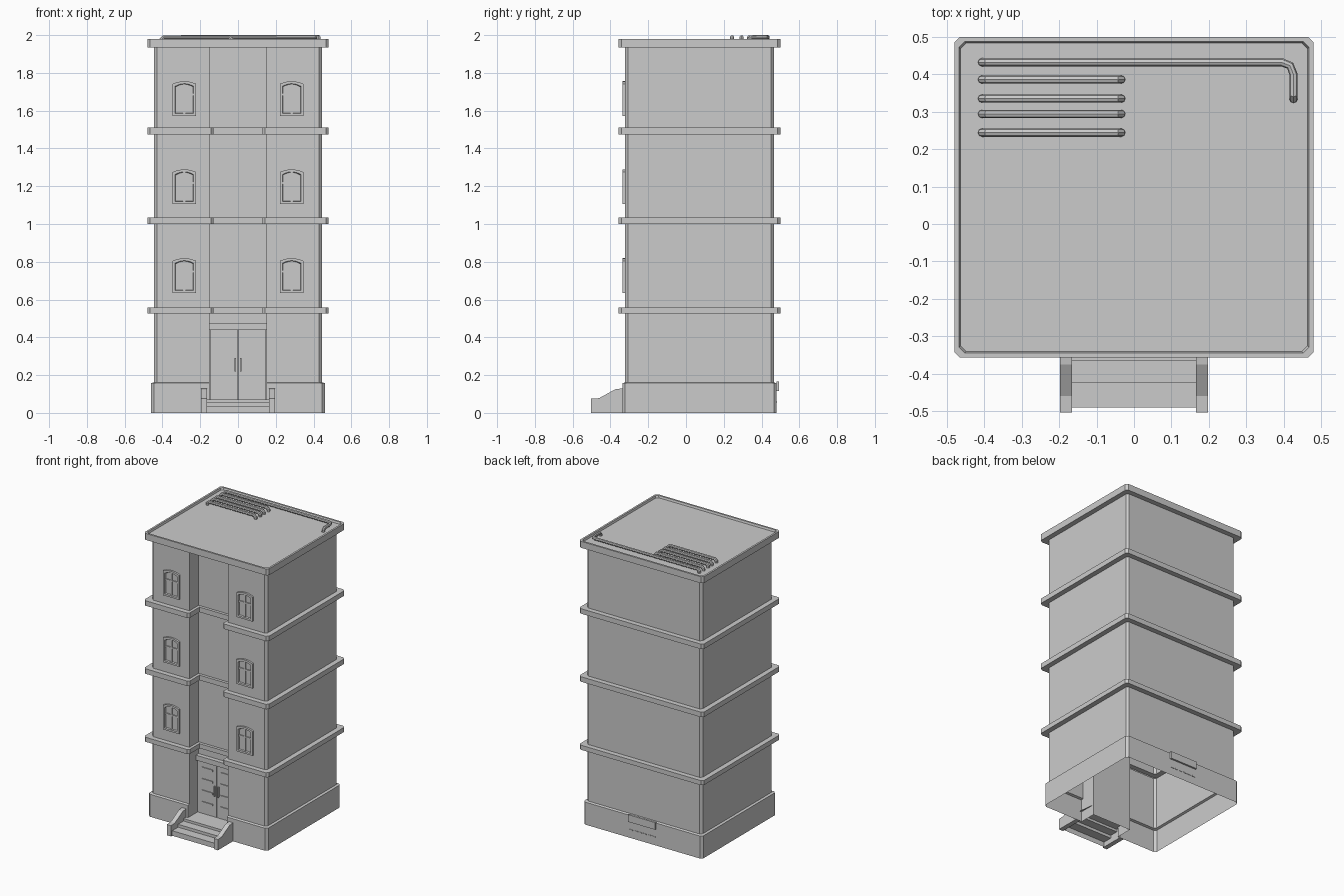
import bpy, bmesh, math

if "Cube" in bpy.data.objects:
    bpy.data.objects.remove(bpy.data.objects["Cube"])

YF, YB, XW = -0.322, 0.465, 0.445      # wall faces
YR = -0.22                             # back of the entrance recess


def finish(name, bm):
    bmesh.ops.remove_doubles(bm, verts=bm.verts, dist=0.0001)
    bmesh.ops.recalc_face_normals(bm, faces=bm.faces)
    me = bpy.data.meshes.new(name)
    bm.to_mesh(me)
    bm.free()
    ob = bpy.data.objects.new(name, me)
    bpy.context.collection.objects.link(ob)
    return ob


def loft(name, loops, first=False, last=False):
    """Skin a series of equal-length closed loops, optionally capped."""
    bm = bmesh.new()
    rows = [[bm.verts.new(p) for p in lp] for lp in loops]
    n = len(rows[0])
    for a, b in zip(rows, rows[1:]):
        for i in range(n):
            j = (i + 1) % n
            bm.faces.new((a[i], a[j], b[j], b[i]))
    if first:
        bm.faces.new(rows[0])
    if last:
        bm.faces.new(rows[-1])
    return finish(name, bm)


def box(name, x0, x1, y0, y1, z0, z1):
    lo = [(x0, y0, z0), (x1, y0, z0), (x1, y1, z0), (x0, y1, z0)]
    return loft(name, [lo, [(x, y, z1) for x, y, _ in lo]], True, True)


def outline(z, d, e=None):
    """Chamfered plan grown by d; e adds the front notch, narrowed by e."""
    x, f, b, c = XW + d, YF - d, YB + d, 0.015
    right = [(x - c, f), (x, f + c), (x, b - c), (x - c, b)]
    if e is not None:
        n, k, r = 0.15 - e, e * 0.6, YR - e
        right = [(n, r), (n, f + k), (n + k, f)] + right
    left = [(-px, py) for px, py in reversed(right)]
    return [(px, py, z) for px, py in right + left]


# Hollow walls with plinth and storey bands in one continuous skin
levels = [(0, .015, 0), (.157, .015, 0), (.162, 0, 0)]
for z0, z1 in ((.525, .557), (1.0, 1.035), (1.475, 1.51)):
    levels += [(z0, 0, 0), (z0, .035, .02), (z1, .035, .02), (z1, 0, 0)]
levels.append((1.935, 0, 0))
loft("walls", [outline(*lv) for lv in levels])

# Roof slab with a low rim
loft("roof_cornice", [outline(1.935, .035), outline(1.98, .035),
                      outline(1.98, .022), outline(1.966, .018)], True, True)


# Arched windows
def arch(cx, zb, y, inset):
    hw, top, rise = 0.062 - inset, 0.17 - inset, 0.014
    pts = [(cx - hw, y, zb + inset), (cx + hw, y, zb + inset)]
    for i in range(7):
        t = 1 - i / 3
        pts.append((cx + hw * t, y, zb + top + rise * (1 - t * t)))
    return pts


for s in (-1, 1):
    for zb in (0.635, 1.105, 1.572):
        cx = s * 0.284
        loft("window_frame", [arch(cx, zb, YF + .002, 0), arch(cx, zb, YF - .013, 0),
                              arch(cx, zb, YF - .013, .013), arch(cx, zb, YF - .003, .016)],
             False, True)
        box("window_mullion", cx - .006, cx + .006, YF - .010, YF, zb + .013, zb + .17)
        box("window_transom", cx - .05, cx + .05, YF - .010, YF, zb + .108, zb + .118)

# Double door with panel ledges, and lintel
for s in (-1, 1):
    a, b = sorted((s * .002, s * .149))
    box("door_leaf", a, b, YR - .012, YR, .07, .44)
    for i in range(4):
        z = .145 + i * .08
        a, b = sorted((s * .03, s * .115))
        box("door_ledge", a, b, YR - .018, YR - .01, z, z + .012)
    a, b = sorted((s * .01, s * .018))
    box("door_handle", a, b, YR - .026, YR - .01, .22, .29)
box("door_lintel", -.15, .15, YR - .03, YR, .44, .475)

# Steps and landing, open underneath
steps = [(-.49, 0), (-.49, .035), (-.425, .035), (-.425, .055), (-.365, .055),
         (-.365, .072), (YR, .072)]
bm = bmesh.new()
rows = [[bm.verts.new((x, y, z)) for y, z in steps] for x in (-.168, .168)]
for i in range(len(steps) - 1):
    # the landing narrows to the recess, the steps span the cheeks
    bm.faces.new((rows[0][i], rows[1][i], rows[1][i + 1], rows[0][i + 1]))
for row, x in zip(rows, (-.15, .15)):
    row[-1].co.x = x
finish("front_steps", bm)

# Sloping cheek walls
cheek = [(-.503, 0), (-.503, .075), (-.46, .078), (-.375, .125), (-.335, .13), (-.335, 0)]
for s in (-1, 1):
    loft("step_cheek", [[(s * x, y, z) for y, z in cheek] for x in (.165, .197)], True, True)

# Rear vent hood and grille slots
box("rear_vent_hood", -.105, .105, .478, .492, .115, .165)
for i in range(6):
    x = -.1 + i * .035
    box("rear_grille_bar", x, x + .024, .478, .483, .055, .061)


# Roof pipes
def pipe(name, pts):
    cu = bpy.data.curves.new(name, 'CURVE')
    cu.dimensions = '3D'
    cu.bevel_depth = 0.011
    cu.bevel_resolution = 2
    sp = cu.splines.new('POLY')
    sp.points.add(len(pts) - 1)
    for p, co in zip(sp.points, pts):
        p.co = (*co, 1)
    ob = bpy.data.objects.new(name, cu)
    bpy.context.collection.objects.link(ob)
    bpy.ops.object.select_all(action='DESELECT')
    ob.select_set(True)
    bpy.context.view_layer.objects.active = ob
    bpy.ops.object.convert(target='MESH')
    bpy.ops.object.shade_smooth_by_angle()


ZP, ZR = 1.989, 1.964
for y in (.244, .294, .335, .386):
    pipe("roof_pipe", [(-.406, y, ZR), (-.406, y, ZP - .012), (-.394, y, ZP),
                       (-.046, y, ZP), (-.034, y, ZP - .012), (-.034, y, ZR)])
pipe("long_roof_pipe", [(-.406, .432, ZR), (-.406, .432, ZP - .012), (-.394, .432, ZP),
                        (.395, .432, ZP), (.417, .423, ZP), (.426, .4, ZP),
                        (.426, .345, ZP), (.426, .334, ZP - .012), (.426, .334, ZR)])
